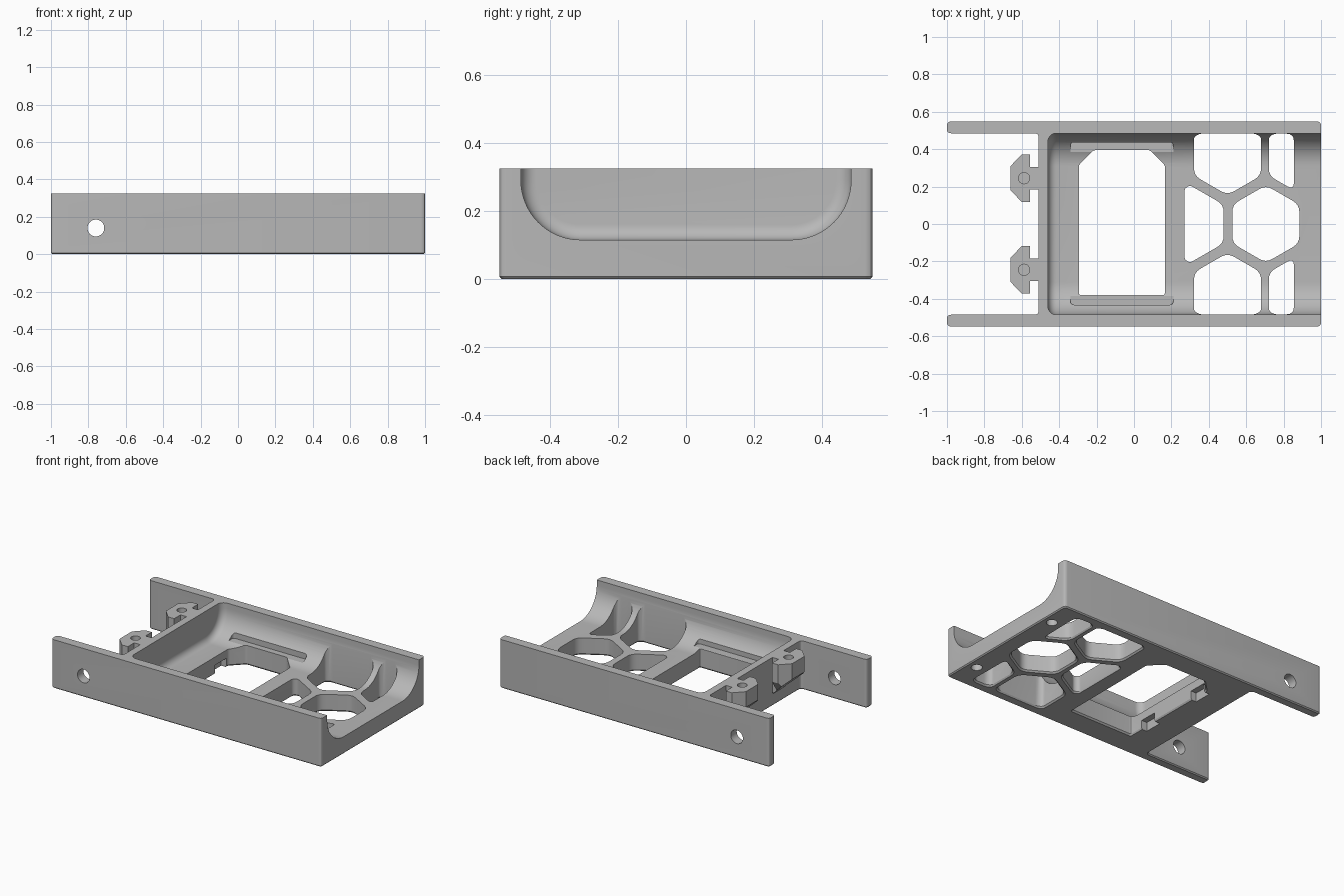
import bpy, bmesh
from math import pi, sin, cos, radians
from mathutils import Vector

if "Cube" in bpy.data.objects:
    bpy.data.objects.remove(bpy.data.objects["Cube"])

HALF_W, INNER, HEIGHT = 0.548, 0.485, 0.325
FLOOR = 0.115
WALL_OUT, WALL_IN = -0.51, -0.46

grey = bpy.data.materials.new("plain grey")
grey.use_nodes = True
grey.diffuse_color = (0.48, 0.48, 0.48, 1)
grey.node_tree.nodes["Principled BSDF"].inputs["Base Color"].default_value = grey.diffuse_color


def finish(bm, name):
    bmesh.ops.recalc_face_normals(bm, faces=bm.faces[:])
    mesh = bpy.data.meshes.new(name)
    bm.to_mesh(mesh)
    bm.free()
    mesh.materials.append(grey)
    ob = bpy.data.objects.new(name, mesh)
    bpy.context.collection.objects.link(ob)
    return ob


def rounded(points, radius, steps=4):
    """Round every corner of a 2D outline."""
    pts = [Vector(p) for p in points]
    out = []
    for i, p in enumerate(pts):
        before, after = pts[i - 1] - p, pts[(i + 1) % len(pts)] - p
        r = min(radius, 0.45 * before.length, 0.45 * after.length)
        a, b = p + before.normalized() * r, p + after.normalized() * r
        for k in range(steps + 1):
            t = k / steps
            out.append(a * (1 - t) ** 2 + p * 2 * t * (1 - t) + b * t * t)
    return out


def clip(points, axis, limit, sign):
    """Keep the side of a 2D outline where sign * (coordinate - limit) <= 0."""
    out = []
    for i, b in enumerate(points):
        a = points[i - 1]
        da, db = sign * (a[axis] - limit), sign * (b[axis] - limit)
        if da * db < 0:
            out.append(a.lerp(b, da / (da - db)))
        if db <= 0:
            out.append(b)
    return out


def loft(rings):
    """Closed solid through equal sized rings of points."""
    bm = bmesh.new()
    loops = [[bm.verts.new(p) for p in ring] for ring in rings]
    bm.faces.new(loops[0])
    bm.faces.new(loops[-1])
    n = len(loops[0])
    for low, high in zip(loops, loops[1:]):
        for i in range(n):
            j = (i + 1) % n
            bm.faces.new((low[i], low[j], high[j], high[i]))
    return bm


def prism(outline, z0, z1):
    return loft([[(p[0], p[1], z) for p in outline] for z in (z0, z1)])


def through_hole(outline):
    """Vertical cutter with a slight flare at the underside."""
    pts = [Vector(p) for p in outline]
    mid = sum(pts, Vector((0, 0))) / len(pts)
    wide = [p + (p - mid).normalized() * 0.02 for p in pts]
    return loft([[(p.x, p.y, z) for p in ring]
                 for ring, z in ((wide, -0.01), (pts, 0.01), (pts, 0.4))])


def rectangle(x0, x1, y0, y1):
    return [(x0, y0), (x1, y0), (x1, y1), (x0, y1)]


def circle(x, y, r, n=32):
    return [(x + r * cos(2 * pi * i / n), y + r * sin(2 * pi * i / n)) for i in range(n)]


def combine(ob, bm, operation="DIFFERENCE"):
    """Apply a boolean with a temporary solid."""
    tool = finish(bm, "cutter")
    tool.hide_render = True
    mod = ob.modifiers.new("combine", "BOOLEAN")
    mod.operation, mod.solver, mod.object = operation, "EXACT", tool
    bpy.context.view_layer.objects.active = ob
    bpy.ops.object.modifier_apply(modifier=mod.name)
    bpy.data.objects.remove(tool)


# Tray body with two long side arms and a chamfered underside
outline = [(1, -HALF_W), (1, HALF_W), (-1, HALF_W), (-1, INNER), (WALL_OUT, INNER),
           (WALL_OUT, -INNER), (-1, -INNER), (-1, -HALF_W)]
bm = prism(rounded(outline, 0.022), 0, HEIGHT)
bmesh.ops.recalc_face_normals(bm, faces=bm.faces[:])
base = [e for e in bm.edges if all(v.co.z < 0.001 for v in e.verts)]
bmesh.ops.bevel(bm, geom=base, offset=0.007, segments=1, affect="EDGES")
tray = finish(bm, "tray_body")


# Rounded channel, open at one end and filleted at the other
def channel_ring(x, inset):
    r, cy, cz = 0.175 - inset, 0.31, 0.29
    arc = [(k * pi / 32) for k in range(17)]
    right = [(x, cy + r * cos(a), cz - r * sin(a)) for a in arc]
    left = [(x, -cy - r * sin(a), cz - r * cos(a)) for a in arc]
    top = [(x, -cy - r, 0.5), (x, cy + r, 0.5)]
    return right + left + top


fillet = 0.045
rings = []
for k in range(9):
    a = k * pi / 16
    rings.append(channel_ring(WALL_IN + fillet * (1 - sin(a)) if k < 8 else WALL_IN,
                              fillet * (1 - cos(a))))
rings.reverse()
combine(tray, loft(rings + [channel_ring(1.1, 0)]))

# Shallow seat around the window, cut into the curved sides
combine(tray, prism(rounded(rectangle(-0.34, 0.21, -0.432, 0.437), 0.02), 0.132, 0.5))

# Window with two chamfered corners
window = [(-0.295, -0.38), (0.165, -0.38), (0.165, 0.315), (0.085, 0.395),
          (-0.215, 0.395), (-0.295, 0.315)]
combine(tray, through_hole(rounded(window, 0.012)))

# Clip slots in the window wall, reached from below
for y in (-0.22, 0.24):
    combine(tray, prism(rectangle(-0.335, -0.28, y - 0.06, y + 0.06), -0.05, 0.06))

# Honeycomb openings, trimmed to the channel
for cx, cy, x_max in ((0.30, 0, 0.9), (0.705, 0, 0.9), (0.5, 0.362, 0.855),
                      (0.9, 0.362, 0.855), (0.5, -0.362, 0.855), (0.9, -0.362, 0.855)):
    hexagon = [Vector((cx + 0.207 * sin(k * pi / 3), cy + 0.207 * cos(k * pi / 3)))
               for k in range(6)]
    for axis, limit, sign in ((0, 0.27, -1), (0, x_max, 1), (1, 0.483, 1), (1, -0.483, -1)):
        hexagon = clip(hexagon, axis, limit, sign)
    combine(tray, through_hole(rounded(hexagon, 0.04)))

# Cross hole through both arms
pin = [(x, z) for x, z in circle(-0.76, 0.14, 0.045)]
combine(tray, loft([[(x, y, z) for x, z in pin] for y in (-0.7, 0.7)]))

# Blind holes under the open end
for side in (-1, 1):
    combine(tray, prism(circle(0.935, 0.35 * side, 0.034), -0.05, 0.08))

# Hooked screw tabs with a tapered underside, and their blind holes
half = [(-0.495, 0.06), (-0.555, 0.06), (-0.555, 0.127), (-0.60, 0.127), (-0.66, 0.065)]
for side in (-1, 1):
    c = 0.245 * side
    shape = [(x, c + y) for x, y in half] + [(x, c - y) for x, y in reversed(half)]
    tab = prism(shape, 0.04, HEIGHT)
    bmesh.ops.recalc_face_normals(tab, faces=tab.faces[:])
    slopes = [((-0.66, c, 0.22), (0.7, 0, 0.75)),
              ((-0.6, c + 0.127, 0.2), (0, -0.8, 0.5)),
              ((-0.6, c - 0.127, 0.2), (0, 0.8, 0.5))]
    for point, normal in slopes:
        bmesh.ops.bisect_plane(tab, geom=tab.verts[:] + tab.edges[:] + tab.faces[:],
                               plane_co=point, plane_no=normal, clear_inner=True)
        bmesh.ops.holes_fill(tab, edges=tab.edges[:], sides=0)
    combine(tray, tab, "UNION")
    combine(tray, prism(circle(-0.588, c, 0.03), HEIGHT - 0.07, 0.4))

# Smooth curves, crisp edges
bpy.ops.object.select_all(action="DESELECT")
tray.select_set(True)
bpy.context.view_layer.objects.active = tray
bpy.ops.object.shade_smooth_by_angle(angle=radians(25))
